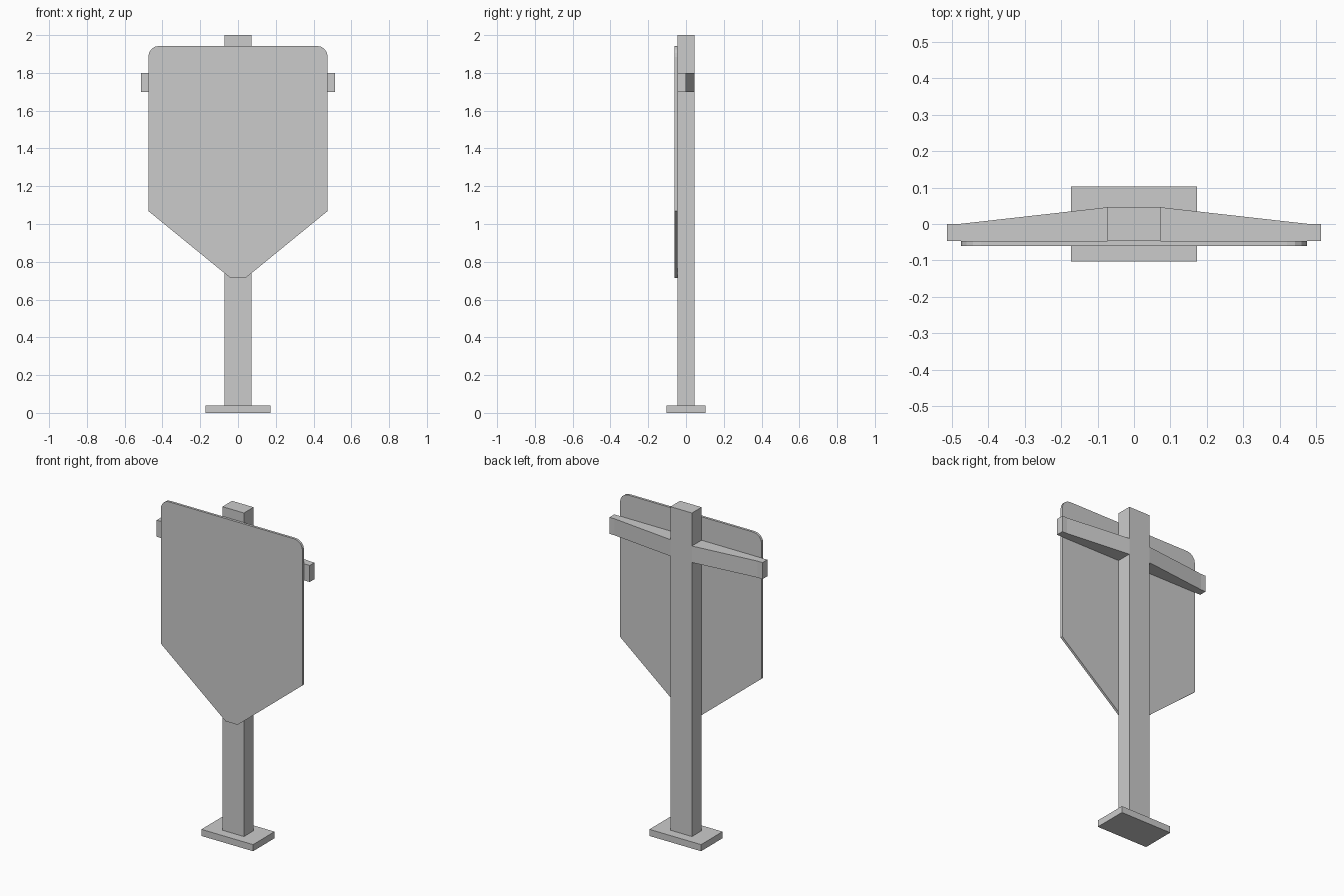
import bpy, bmesh

if "Cube" in bpy.data.objects:
    bpy.data.objects.remove(bpy.data.objects["Cube"])


def finish(name, bm):
    bmesh.ops.recalc_face_normals(bm, faces=bm.faces)
    mesh = bpy.data.meshes.new(name)
    bm.to_mesh(mesh)
    bm.free()
    obj = bpy.data.objects.new(name, mesh)
    bpy.context.collection.objects.link(obj)
    return obj


def mirrored_prism(half, y0, y1):
    """Extrude a left/right symmetric front outline (right half, bottom to top) along y."""
    bm = bmesh.new()
    outline = half + [(-x, z) for x, z in reversed(half)]
    face = bm.faces.new([bm.verts.new((x, y0, z)) for x, z in outline])
    new = bmesh.ops.extrude_face_region(bm, geom=[face])["geom"]
    verts = [v for v in new if isinstance(v, bmesh.types.BMVert)]
    bmesh.ops.translate(bm, verts=verts, vec=(0, y1 - y0, 0))
    return bm


POST_X, POST_Y = 0.072, 0.046
ARM_LOW, ARM_HIGH = 1.70, 1.80

# Foot plate
finish("base_plate", mirrored_prism([(0.173, 0.0), (0.173, 0.04)], -0.103, 0.103))

# Post, with the cross arms extruded from its sides and tapering at the back
post = mirrored_prism([(POST_X, 0.04), (POST_X, ARM_LOW), (POST_X, ARM_HIGH), (POST_X, 2.0)],
                      -POST_Y, POST_Y)
post.normal_update()
for side in (-1, 1):
    face = next(f for f in post.faces
                if abs(f.calc_center_median().x - side * POST_X) < 1e-4
                and ARM_LOW < f.calc_center_median().z < ARM_HIGH)
    for end_x in (0.48, 0.513):
        face = bmesh.ops.extrude_discrete_faces(post, faces=[face])["faces"][0]
        for v in face.verts:
            v.co.x = side * end_x
            v.co.y = min(v.co.y, 0.0)
finish("post_with_arms", post)

# Sign panel with rounded top corners and a tapered bottom
panel = [(0.04, 0.714), (0.475, 1.069), (0.475, 1.885), (0.471, 1.906),
         (0.459, 1.925), (0.441, 1.938), (0.420, 1.942)]
finish("sign_panel", mirrored_prism(panel, -0.061, -POST_Y))
